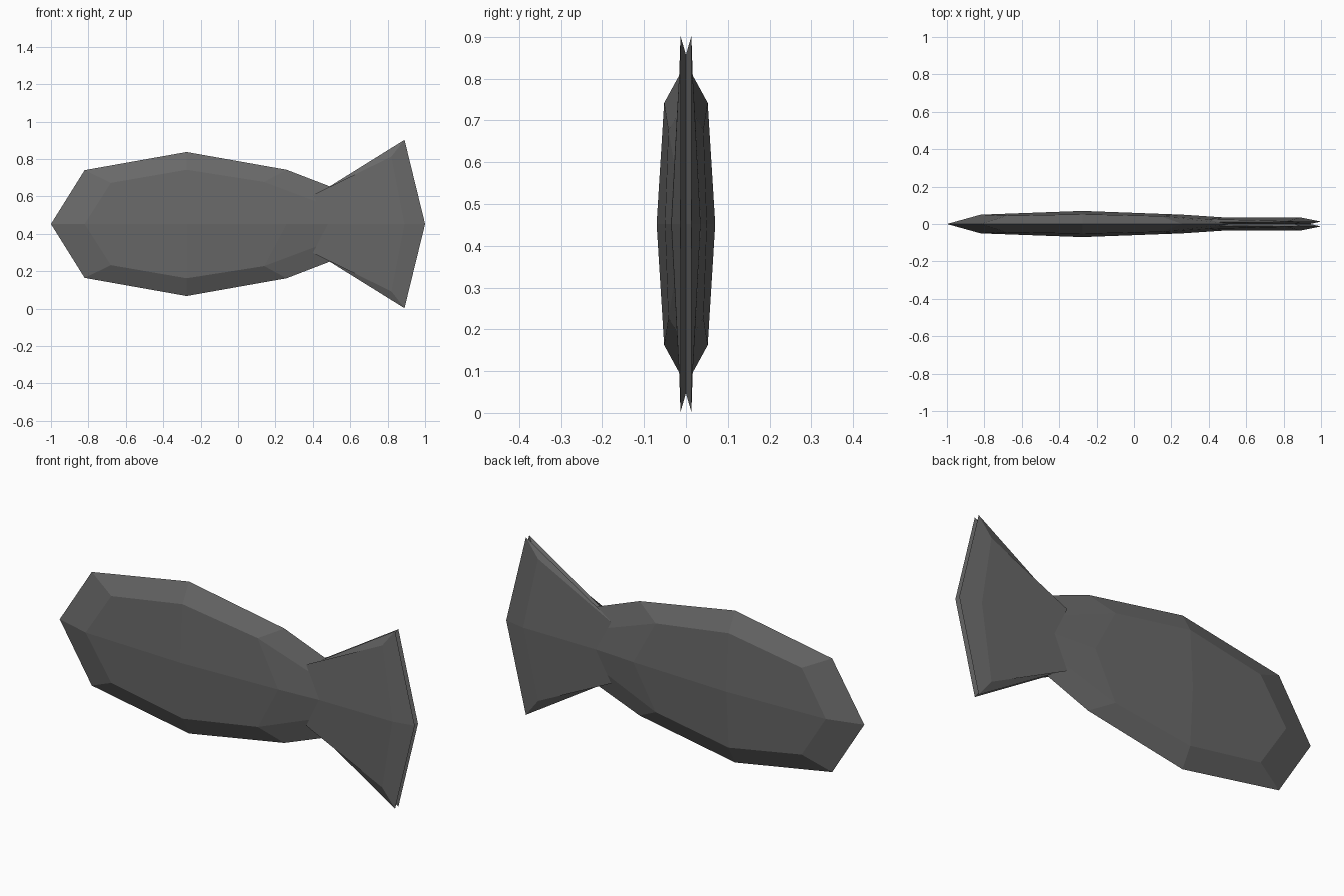
import bpy
import bmesh

cube = bpy.data.objects.get("Cube")
if cube:
    bpy.data.objects.remove(cube, do_unlink=True)

MID_HEIGHT = 0.452

grey = bpy.data.materials.new("dark_grey")
grey.use_nodes = True
COLOUR = (0.14, 0.14, 0.14, 1)
grey.diffuse_color = COLOUR
bsdf = grey.node_tree.nodes["Principled BSDF"]
bsdf.inputs["Base Color"].default_value = COLOUR
bsdf.inputs["Roughness"].default_value = 0.8


def mirrored_part(name, panels):
    """Build one quarter from (x, depth, height) panels, mirrored in y and z."""
    bm = bmesh.new()
    for side in (1, -1):
        for up in (1, -1):
            for panel in panels:
                bm.faces.new([bm.verts.new((x, side * d, up * h))
                              for x, d, h in panel])
    bmesh.ops.remove_doubles(bm, verts=bm.verts, dist=0.0005)
    bmesh.ops.recalc_face_normals(bm, faces=bm.faces)
    mesh = bpy.data.meshes.new(name)
    bm.to_mesh(mesh)
    bm.free()
    mesh.materials.append(grey)
    obj = bpy.data.objects.new(name, mesh)
    obj.location.z = MID_HEIGHT
    bpy.context.collection.objects.link(obj)
    return obj


def strip(a, b):
    """Quads between two matching rows of points."""
    return [(a[i], a[i + 1], b[i + 1], b[i]) for i in range(len(a) - 1)]


# Faceted body: centre ridge, shoulder line and thin outer edge
nose = (-1, 0, 0)
ridge = [(-.82, .05, 0), (-.275, .07, 0), (.26, .05, 0), (.56, .03, 0)]
shoulder = [(-.68, .044, .22), (-.275, .052, .29), (.14, .042, .225), (.42, .024, .12)]
edge = [(-.82, 0, .288), (-.275, 0, .385), (.26, 0, .29), (.52, 0, .19)]
mirrored_part("body", strip(ridge, shoulder) + strip(shoulder, edge) + [
    (nose, ridge[0], shoulder[0], edge[0]),
    (ridge[-1], shoulder[-1], edge[-1], (.62, 0, 0)),
])

# Fanned tail: raised plate, bevelled rim and a groove along the outer edge
plate = [(.48, .036, 0), (.40, .026, .155), (.82, .016, .36), (.89, .035, 0)]
rim = [(.44, .01, .17), (.89, .013, .45), (1, .013, 0)]
groove = [(.46, 0, .165), (.86, 0, .405), (.94, 0, 0)]
mirrored_part("tail_fin",
              [plate] + strip(plate[1:], rim) + strip(rim, groove))
